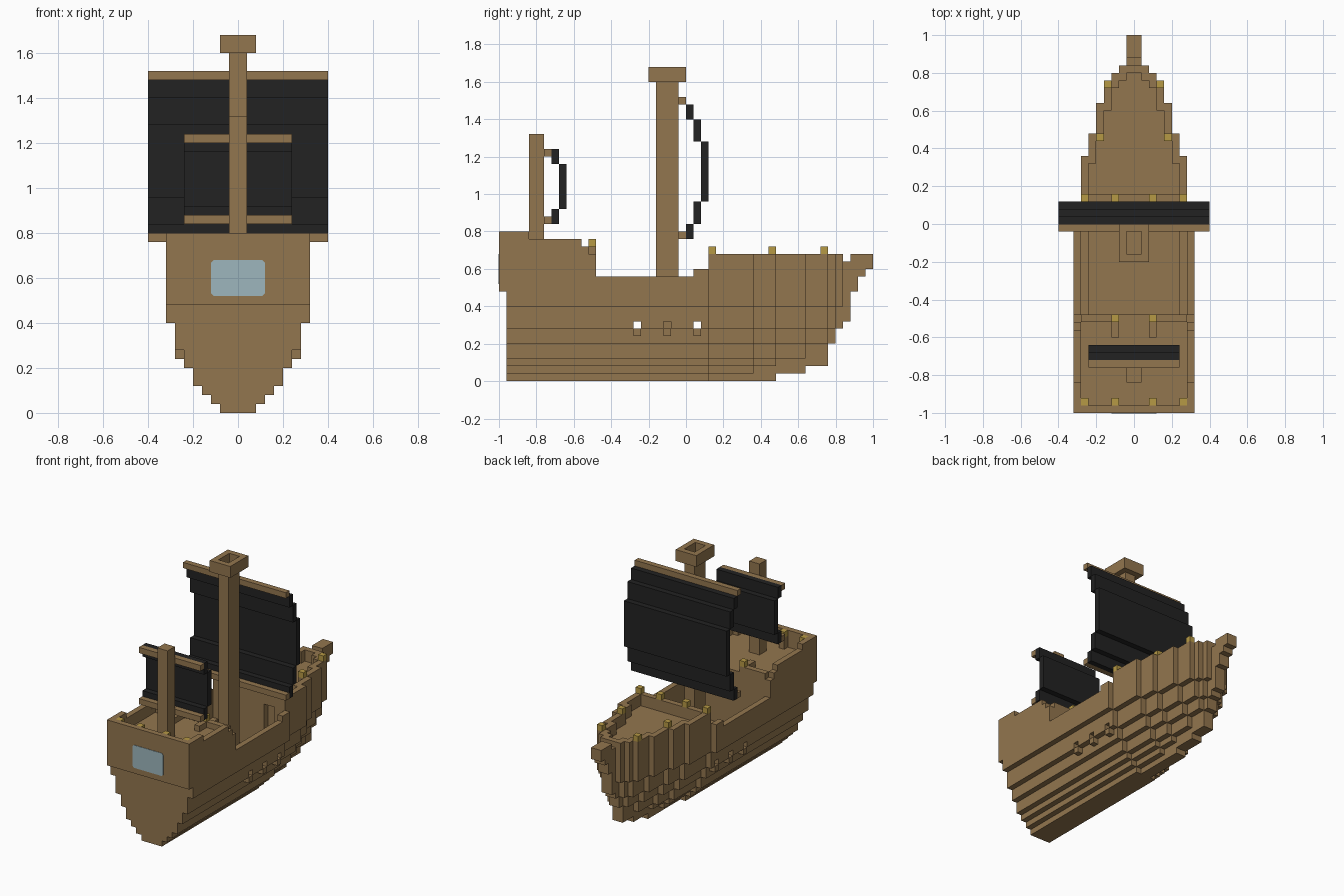
import bpy, bmesh
from mathutils import Vector

if "Cube" in bpy.data.objects:
    bpy.data.objects.remove(bpy.data.objects["Cube"])

U = 0.04  # block size


def material(name, rgb):
    m = bpy.data.materials.new(name)
    m.diffuse_color = (*rgb, 1)
    m.use_nodes = True
    m.node_tree.nodes["Principled BSDF"].inputs["Base Color"].default_value = m.diffuse_color
    return m


WOOD = material("wood", (0.29, 0.18, 0.077))
CLOTH = material("black_cloth", (0.016, 0.016, 0.016))
BRASS = material("brass", (0.47, 0.32, 0.06))
GLASS = material("window_glass", (0.34, 0.47, 0.51))


def box(x0, x1, y0, y1, z0, z1):
    """Block cells of a box: x from the centre line, y from the stern, z from the keel."""
    return {(x, y, z) for x in range(x0, x1) for y in range(y0, y1) for z in range(z0, z1)}


def both(cells):
    """Cells plus their mirror image across the centre line."""
    return cells | {(-1 - x, y, z) for x, y, z in cells}


def build(name, cells, mat):
    """Skin the outside of a set of block cells and merge the flat faces."""
    bm = bmesh.new()
    verts = {}

    def vert(p):
        if p not in verts:
            verts[p] = bm.verts.new((p[0] * U, p[1] * U - 1, p[2] * U))
        return verts[p]

    for c in sorted(cells):
        for a in range(3):
            for s in (0, 1):
                n = list(c)
                n[a] += 2 * s - 1
                if tuple(n) in cells:
                    continue
                b, d = (a + 1) % 3, (a + 2) % 3
                quad = []
                for i, j in ((0, 0), (1, 0), (1, 1), (0, 1)):
                    p = list(c)
                    p[a] += s
                    p[b] += i
                    p[d] += j
                    quad.append(vert(tuple(p)))
                bm.faces.new(quad if s else quad[::-1])
    bmesh.ops.dissolve_limit(bm, angle_limit=0.01, verts=bm.verts[:], edges=bm.edges[:])
    me = bpy.data.meshes.new(name)
    bm.to_mesh(me)
    bm.free()
    me.materials.append(mat)
    ob = bpy.data.objects.new(name, me)
    bpy.context.collection.objects.link(ob)
    return ob


# ---- hull shape rules ----
def outline(y):
    """Half width at rail height, narrowing toward the bow."""
    for end, half in ((28, 8), (34, 7), (37, 6), (41, 5), (44, 4), (45, 3), (46, 2)):
        if y < end:
            return half
    return 1


LAYER_HALF = [2, 3, 4, 5, 5, 6, 6, 7, 7, 7] + [8] * 10
BOW_END = [37, 41, 44, 44, 44, 45, 45, 46, 47, 47, 47, 47, 48, 48, 49, 50, 50]


def rail_top(y):
    """Height of the side walls along the ship."""
    for end, top in ((4, 20), (11, 19), (12, 18), (13, 17), (26, 14), (28, 15)):
        if y < end:
            return top
    return 17


# solid stepped hull
hull = set()
for z in range(20):
    for y in range(0 if z >= 12 else 1, BOW_END[min(z, 16)]):
        if z < rail_top(y):
            h = max(1, outline(y) - (8 - LAYER_HALF[z]))
            hull |= box(-h, h, y, y + 1, z, z + 1)
hull -= box(-1, 1, 46, 47, 16, 17)

# sunken main deck, raised stern deck and bow deck
hull -= box(-6, 6, 13, 28, 7, 10) | box(-7, 7, 13, 28, 10, 20)
hull -= box(-7, 7, 1, 13, 17, 20)
for y in range(29, 45):
    h = min(outline(y), outline(y + 1)) - 1
    hull -= box(-h, h, y, y + 1, 15, 17)

# gun ports with sills
for y in (18, 22, 26):
    hull -= both(box(6, 7, y, y + 1, 7, 8))
    hull |= both(box(6, 7, y, y + 1, 6, 7))

# doorways under the bow deck
hull -= both(box(3, 5, 28, 29, 7, 15))
build("hull", hull, WOOD)

# stern deck rails, stair rails and lamp posts
rails = both(box(2, 7, 12, 13, 17, 18) | box(2, 3, 10, 12, 17, 18)
             | box(2, 3, 1, 2, 17, 19) | box(6, 7, 1, 2, 17, 19))
build("stern_rails", rails, WOOD)

# brass lamps
lamps = set()
for x, y, z in ((2, 12, 18), (2, 1, 19), (6, 1, 19),
                (2, 28, 17), (6, 28, 17), (4, 36, 17), (3, 43, 17)):
    lamps |= both({(x, y, z)})
build("lamps", lamps, BRASS)

# masts and lookout
build("main_mast", box(-1, 1, 21, 24, 7, 40), WOOD)
build("lookout", box(-2, 2, 20, 25, 40, 42) - box(-1, 1, 21, 24, 40, 42), WOOD)
build("rear_mast", box(-1, 1, 4, 6, 17, 33), WOOD)


# yards and billowing sails; steps are (forward offset, bottom, top)
def sail(name, half, y, yards, steps):
    spars, cloth = set(), set()
    for z in yards:
        spars |= box(-half, half, y, y + 1, z, z + 1)
    for off, z0, z1 in steps:
        cloth |= box(-half, half, y + off, y + off + 1, z0, z1)
    build(name + "_yards", spars, WOOD)
    build(name + "_sail", cloth, CLOTH)


sail("main", 10, 24, (19, 37),
     ((1, 19, 21), (2, 21, 24), (3, 24, 32), (2, 32, 35), (1, 35, 37)))
sail("rear", 6, 6, (21, 30),
     ((1, 21, 23), (2, 23, 29), (1, 29, 31)))

# stern window plate with clipped corners
bm = bmesh.new()
w, z0, z1, c = 0.12, 0.52, 0.68, 0.012
ring = [(-w + c, z0), (w - c, z0), (w, z0 + c), (w, z1 - c),
        (w - c, z1), (-w + c, z1), (-w, z1 - c), (-w, z0 + c)]
face = bm.faces.new([bm.verts.new((x, -0.999, z)) for x, z in ring])
ext = bmesh.ops.extrude_face_region(bm, geom=[face])
bmesh.ops.translate(bm, vec=Vector((0, -0.004, 0)),
                    verts=[g for g in ext["geom"] if isinstance(g, bmesh.types.BMVert)])
bmesh.ops.recalc_face_normals(bm, faces=bm.faces[:])
me = bpy.data.meshes.new("stern_window")
bm.to_mesh(me)
bm.free()
me.materials.append(GLASS)
bpy.context.collection.objects.link(bpy.data.objects.new("stern_window", me))
